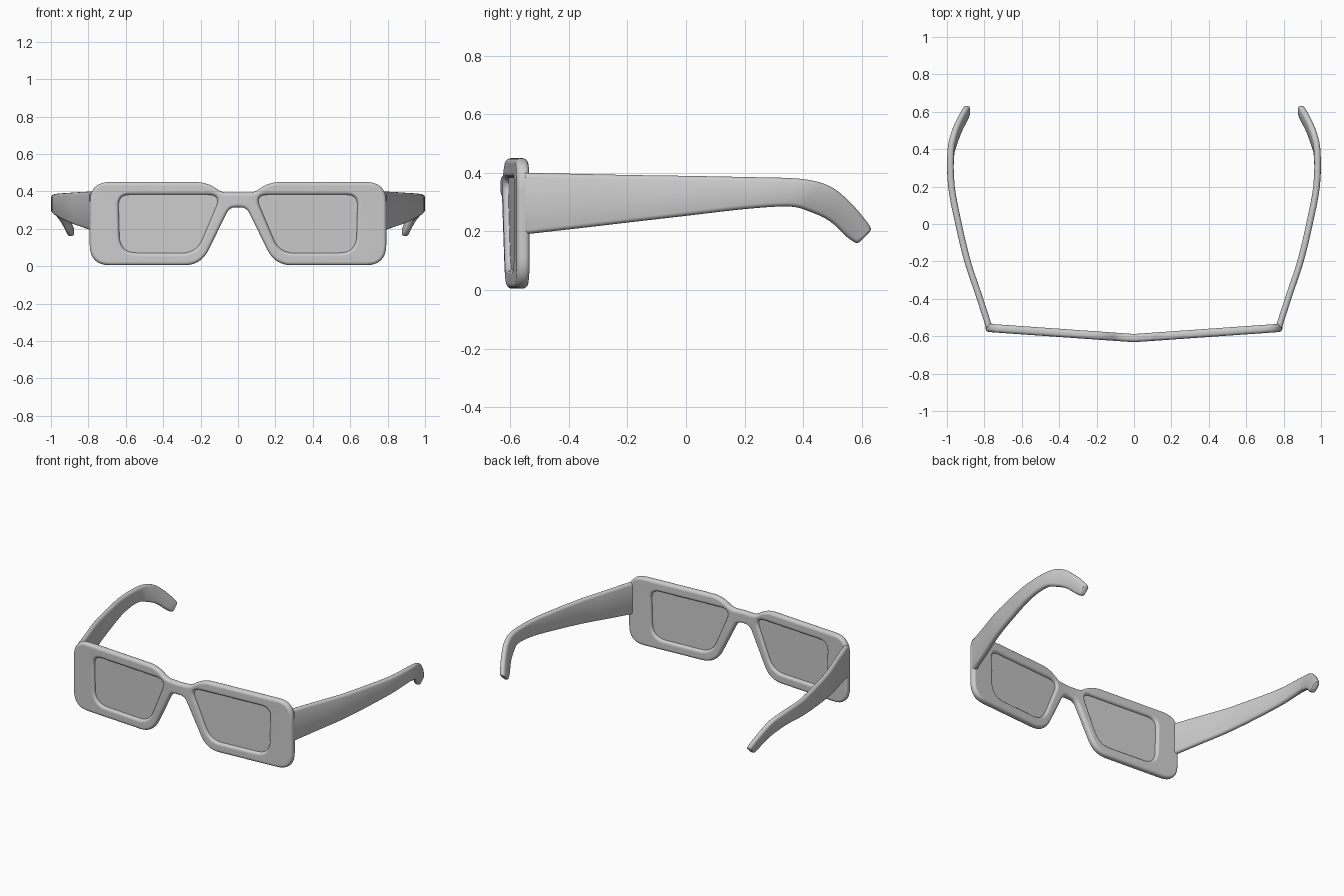
import bpy, bmesh, math
from mathutils import Vector

if "Cube" in bpy.data.objects:
    bpy.data.objects.remove(bpy.data.objects["Cube"])

SLOPE = 0.07      # sweep-back of each half of the front
FRONT_Y = -0.61   # middle of the front at the bridge


def rounded(corners, steps=8):
    """Closed outline from (x, z, radius) corners with softly rounded turns."""
    pts = []
    for i, (x, z, r) in enumerate(corners):
        c = Vector((x, z))
        prev = Vector(corners[i - 1][:2])
        nxt = Vector(corners[(i + 1) % len(corners)][:2])
        a = c + (prev - c).normalized() * r
        b = c + (nxt - c).normalized() * r
        for k in range(steps + 1):
            t = k / steps
            pts.append(a * (1 - t) ** 2 + c * 2 * t * (1 - t) + b * t * t)
    return pts


def area(pts):
    return sum(p.x * q.y - q.x * p.y for p, q in zip(pts, pts[1:] + pts[:1]))


def finish(name, bm):
    bmesh.ops.recalc_face_normals(bm, faces=bm.faces)
    mesh = bpy.data.meshes.new(name)
    bm.to_mesh(mesh)
    bm.free()
    obj = bpy.data.objects.new(name, mesh)
    bpy.context.collection.objects.link(obj)
    bpy.ops.object.select_all(action='DESELECT')
    obj.select_set(True)
    bpy.context.view_layer.objects.active = obj
    bpy.ops.object.shade_smooth_by_angle(angle=math.radians(40))
    return obj


def plate(name, outlines, extrude, bevel):
    """Filled plate with holes and rounded rims, swept back on both sides."""
    curve = bpy.data.curves.new(name + "_outline", 'CURVE')
    curve.dimensions = '2D'
    curve.fill_mode = 'BOTH'
    curve.extrude, curve.bevel_depth, curve.offset = extrude, bevel, -bevel
    curve.bevel_resolution = 4
    for i, pts in enumerate(outlines):
        if (area(pts) > 0) == (i == 0):   # outer rim and holes wind oppositely
            pts = pts[::-1]
        spline = curve.splines.new('POLY')
        spline.points.add(len(pts) - 1)
        for sp, p in zip(spline.points, pts):
            sp.co = (p.x, p.y, 0, 1)
        spline.use_cyclic_u = True
    helper = bpy.data.objects.new(name + "_outline", curve)
    bm = bmesh.new()
    mesh = helper.to_mesh()
    bm.from_mesh(mesh)
    helper.to_mesh_clear()
    bpy.data.objects.remove(helper)
    bpy.data.curves.remove(curve)
    bmesh.ops.remove_doubles(bm, verts=bm.verts, dist=0.0002)
    bmesh.ops.bisect_plane(bm, geom=bm.verts[:] + bm.edges[:] + bm.faces[:],
                           plane_co=(0, 0, 0), plane_no=(1, 0, 0))
    for v in bm.verts:
        x, z, depth = v.co
        v.co = (x, FRONT_Y + SLOPE * abs(x) + depth, z)
    obj = finish(name, bm)
    obj.modifiers.new("even_shading", 'WEIGHTED_NORMAL').keep_sharp = True
    return obj


def mirrored(pts):
    return [Vector((-p.x, p.y)) for p in pts]


# Front frame with two openings
half = [(0.085, 0.393, 0.03), (0.165, 0.45, 0.065), (0.793, 0.45, 0.11),
        (0.793, 0.005, 0.11), (0.198, 0.005, 0.09), (0.045, 0.315, 0.035)]
rim = rounded(half + [(-x, z, r) for x, z, r in reversed(half)])
opening = rounded([(0.09, 0.382, 0.07), (0.64, 0.382, 0.06),
                   (0.632, 0.072, 0.09), (0.222, 0.07, 0.08)])
plate("front_frame", [rim, opening, mirrored(opening)], 0.004, 0.018)

# Lenses, seated slightly inside the openings
middle = Vector((0.38, 0.23))
lens = [middle + (p - middle) * 1.02 for p in opening]
plate("left_lens", [lens], 0.004, 0)
plate("right_lens", [mirrored(lens)], 0.004, 0)

# Temple stations: side offset, top edge (y, z), bottom edge (y, z)
STATIONS = [(0.775, -0.55, 0.40, -0.55, 0.19), (0.83, -0.38, 0.397, -0.38, 0.209),
            (0.89, -0.2, 0.393, -0.2, 0.23), (0.938, 0, 0.39, 0, 0.253),
            (0.976, 0.2, 0.386, 0.2, 0.276), (0.98, 0.39, 0.38, 0.35, 0.285),
            (0.962, 0.49, 0.355, 0.42, 0.268), (0.935, 0.56, 0.30, 0.49, 0.235),
            (0.903, 0.62, 0.23, 0.55, 0.18), (0.893, 0.633, 0.205, 0.585, 0.157)]


def smooth_path(rows, steps=4):
    rows = [Vector(r) for r in rows]
    ext = [rows[0]] + rows + [rows[-1]]
    out = []
    for a, b, c, d in zip(ext, ext[1:], ext[2:], ext[3:]):
        for k in range(steps):
            t = k / steps
            out.append(0.5 * (2 * b + (c - a) * t + (2 * a - 5 * b + 4 * c - d) * t * t
                              + (3 * b - a - 3 * c + d) * t ** 3))
    return out + [rows[-1]]


def temple(name, side, sides=16):
    """Loft of rounded strip sections along the arm."""
    bm = bmesh.new()
    rings = []
    path = smooth_path(STATIONS)
    for i, (x, yt, zt, yb, zb) in enumerate(path):
        top, bottom = Vector((x, yt, zt)), Vector((x, yb, zb))
        centre, up = (top + bottom) / 2, (top - bottom) / 2
        r = 0.018 if i < len(path) - 1 else 0.011
        straight = up.length - 0.018
        up.normalize()
        ring = []
        for k in range(sides):
            a = 2 * math.pi * (k + 0.5) / sides
            p = centre + up * (math.copysign(straight, math.sin(a)) + r * math.sin(a))
            p.x += r * math.cos(a)
            ring.append(bm.verts.new((p.x * side, p.y, p.z)))
        rings.append(ring)
    for a, b in zip(rings, rings[1:]):
        for k in range(sides):
            n = (k + 1) % sides
            bm.faces.new((a[k], a[n], b[n], b[k]))
    bm.faces.new(rings[0])
    bm.faces.new(rings[-1])
    finish(name, bm)


temple("left_temple", 1)
temple("right_temple", -1)
